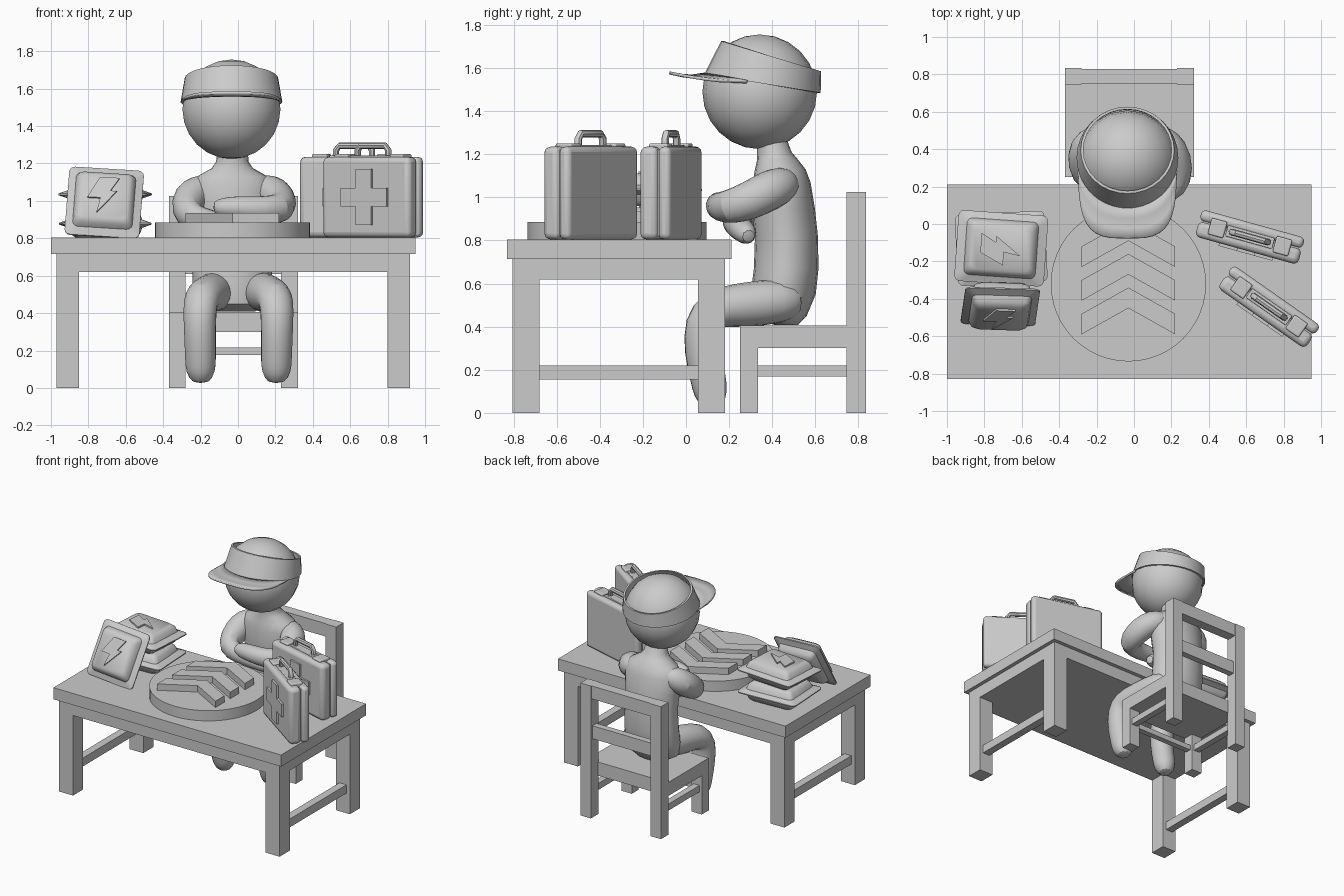
import bpy, bmesh
from math import sin, cos, pi, radians, copysign
from mathutils import Vector, Matrix

if "Cube" in bpy.data.objects:
    bpy.data.objects.remove(bpy.data.objects["Cube"])

I = Matrix.Identity(4)
T = lambda x, y, z: Matrix.Translation((x, y, z))
R = lambda deg, axis: Matrix.Rotation(radians(deg), 4, axis)


def finish(name, bm, m=I, bevel=0, smooth=False, subsurf=0, solid=0):
    bmesh.ops.recalc_face_normals(bm, faces=bm.faces)
    me = bpy.data.meshes.new(name)
    bm.to_mesh(me)
    bm.free()
    ob = bpy.data.objects.new(name, me)
    bpy.context.collection.objects.link(ob)
    ob.matrix_world = m
    if bevel:
        b = ob.modifiers.new("bevel", 'BEVEL')
        b.width, b.segments = bevel, 3
    if solid:
        s = ob.modifiers.new("solid", 'SOLIDIFY')
        s.thickness, s.offset = solid, 0
    if subsurf:
        s = ob.modifiers.new("sub", 'SUBSURF')
        s.levels = s.render_levels = subsurf
    if smooth:
        bpy.ops.object.select_all(action='DESELECT')
        ob.select_set(True)
        bpy.context.view_layer.objects.active = ob
        bpy.ops.object.shade_smooth_by_angle(angle=radians(40))
    return ob


def box(name, x, y, z, m=I, **kw):
    bm = bmesh.new()
    c = [(a + b) / 2 for a, b in (x, y, z)]
    d = [b - a for a, b in (x, y, z)]
    bmesh.ops.create_cube(bm, size=1, matrix=T(*c) @ Matrix.Diagonal((*d, 1)))
    return finish(name, bm, m, **kw)


def loft(name, rings, m=I, closed=False, **kw):
    """Skin a list of equal rings; closed joins the last ring to the first."""
    bm = bmesh.new()
    vs = [[bm.verts.new(p) for p in r] for r in rings]
    pairs = list(zip(vs, vs[1:])) + ([(vs[-1], vs[0])] if closed else [])
    for a, b in pairs:
        for i in range(len(a)):
            j = (i + 1) % len(a)
            bm.faces.new((a[i], a[j], b[j], b[i]))
    if not closed:
        bm.faces.new(vs[0])
        bm.faces.new(vs[-1])
    return finish(name, bm, m, **kw)


def prism(name, pts, z0, z1, m=I, **kw):
    return loft(name, [[(x, y, z) for x, y in pts] for z in (z0, z1)], m, **kw)


def ellipse(cx, cy, z, rx, ry, n=20):
    return [(cx + rx * cos(2 * pi * i / n), cy + ry * sin(2 * pi * i / n), z) for i in range(n)]


def tube(name, path, n=10, m=I, **kw):
    """Round limb along (x, y, z, radius) points with domed ends."""
    P = [Vector(p[:3]) for p in path]
    rad = [p[3] for p in path]
    d0, d1 = (P[0] - P[1]).normalized(), (P[-1] - P[-2]).normalized()
    P = [P[0] + d0 * rad[0] * .8] + P + [P[-1] + d1 * rad[-1] * .8]
    rad = [rad[0] * .6] + rad + [rad[-1] * .6]
    rings, prev, q = [], None, None
    for i, p in enumerate(P):
        t = (P[min(i + 1, len(P) - 1)] - P[max(i - 1, 0)]).normalized()
        q = t.to_track_quat('Z', 'Y') if q is None else prev.rotation_difference(t) @ q
        prev = t
        rings.append([p + q @ Vector((rad[i] * cos(2 * pi * k / n), rad[i] * sin(2 * pi * k / n), 0))
                      for k in range(n)])
    return loft(name, rings, m, smooth=True, **kw)


# Table
box("table_top", (-1, .95), (-.83, .21), (.715, .805))
box("table_apron", (-.97, .92), (-.805, .18), (.62, .715))
for x in (-.97, .8):
    for y in (-.805, .055):
        box("table_leg", (x, x + .12), (y, y + .125), (0, .62))
    box("table_stretcher", (x + .03, x + .09), (-.68, .055), (.155, .22))

# Chair
box("seat", (-.37, .32), (.25, .75), (.3, .405))
for x in (-.37, .23):
    box("chair_front_leg", (x, x + .09), (.25, .335), (0, .3))
    box("chair_back_post", (x, x + .09), (.745, .835), (0, 1.025))
    box("chair_side_stretcher", (x + .02, x + .07), (.335, .745), (.17, .22))
box("chair_front_stretcher", (-.28, .23), (.27, .315), (.175, .215))
box("chair_top_rail", (-.28, .23), (.75, .83), (.925, 1.025))
box("chair_mid_rail", (-.28, .23), (.765, .815), (.61, .71))

# Round board with three chevrons
loft("round_board", [ellipse(-.03, -.32, z, .415, .415, 48) for z in (.805, .885)], smooth=True)
for k in range(3):
    y = -.34 + .18 * k
    prism("chevron", [(-.28, y - .14), (-.03, y), (.22, y - .14), (.22, y - .25),
                      (-.03, y - .11), (-.28, y - .25)], .885, .935)

# Sealed packets with a thin flange and a raised bolt
BOLT = [(-.03, .11), (.075, .11), (.03, .03), (.065, .03), (-.035, -.105), (-.02, -.015), (-.09, -.015)]
HALF = [(.004, 1, 1), (.022, .8, .8), (.055, .75, .74), (.075, .64, .63)]


def rounded_rect(hx, hy, z, r=.03):
    return [(sx * (hx - r) + r * cos(a), sy * (hy - r) + r * sin(a), z)
            for k, (sx, sy) in enumerate(((1, 1), (-1, 1), (-1, -1), (1, -1)))
            for a in (pi / 2 * (k + j / 3) for j in range(4))]


def packet(hx, hy, m, turn):
    prof = [(-z, a, b) for z, a, b in reversed(HALF)] + HALF
    loft("packet", [rounded_rect(hx * a, hy * b, z) for z, a, b in prof], m, smooth=True)
    prism("packet_bolt", BOLT, .07, .086, m @ R(turn, 'Z'))


packet(.24, .19, T(-.71, -.13, .878) @ R(3, 'Z'), 90)
packet(.24, .19, T(-.71, -.13, 1.035) @ R(-4, 'Z'), 90)
packet(.2, .205, T(-.715, -.44, .99) @ R(62, 'X') @ R(-4, 'Z'), 0)

# First aid cases
a, b = .05, .15
CROSS = [(-a, -b), (a, -b), (a, -a), (b, -a), (b, a), (a, a), (a, b), (-a, b),
         (-a, a), (-b, a), (-b, -a), (-a, -a)]
for cx, cy, rot in ((.62, -.07, -15.5), (.722, -.443, -35)):
    m = T(cx, cy, .805) @ R(rot, 'Z')
    box("case_front_shell", (-.285, .285), (-.075, .012), (0, .43), m, bevel=.028, smooth=True)
    box("case_back_shell", (-.285, .285), (.014, .075), (0, .43), m, bevel=.025, smooth=True)
    box("case_seam", (-.265, .265), (-.03, .05), (.015, .415), m)
    prism("case_cross", CROSS, .07, .09, m @ T(0, 0, .215) @ R(90, 'X'))
    for x in (-.18, .18):
        box("case_latch", (x - .043, x + .043), (-.045, .045), (.41, .445), m, bevel=.008, smooth=True)
    box("handle_plate", (-.13, .13), (-.03, .03), (.42, .438), m, bevel=.005)
    tube("case_handle", [(-.1, 0, .42, .018), (-.1, 0, .465, .018), (-.08, 0, .49, .018),
                         (.08, 0, .49, .018), (.1, 0, .465, .018), (.1, 0, .42, .018)], 8, m)

# Torso: z, front y, back y, half width
TORSO = [(.408, .41, .52, .12), (.45, .31, .56, .195), (.55, .3, .602, .215), (.67, .315, .615, .21),
         (.82, .32, .612, .205), (.95, .305, .598, .215), (1.07, .31, .578, .225), (1.13, .32, .555, .19),
         (1.175, .33, .52, .11), (1.21, .33, .49, .087), (1.29, .33, .46, .08)]
loft("torso", [ellipse(-.03, (f + k) / 2, z, w, (k - f) / 2) for z, f, k, w in TORSO], smooth=True)

# Legs
for s, c in ((-1, 0), (1, .005)):
    tube("leg", [(c + s * x, y, z, r) for x, y, z, r in (
        (.11, .45, .52, .115), (.16, .25, .5, .11), (.195, .12, .485, .1), (.205, .075, .42, .095),
        (.203, .075, .28, .09), (.2, .105, .15, .088), (.2, .115, .09, .085))], subsurf=1)

# Folded arms
tube("upper_folded_arm", [(.14, .45, 1.06, .09), (.2, .4, 1.04, .1), (.235, .29, .98, .095),
                          (.22, .2, .955, .085), (.13, .16, .955, .072), (0, .15, .965, .066),
                          (-.09, .16, .965, .055)], subsurf=1)
tube("lower_folded_arm", [(-.2, .45, 1.06, .09), (-.26, .41, 1.02, .1), (-.275, .31, .95, .092),
                          (-.25, .235, .91, .08), (-.15, .23, .885, .07), (-.03, .25, .86, .062),
                          (.06, .28, .83, .055)], subsurf=1)

# Head
bm = bmesh.new()
bmesh.ops.create_uvsphere(bm, u_segments=18, v_segments=12, radius=.266, matrix=T(-.035, .342, 1.49))
finish("head", bm, smooth=True)


# Open visor: tilted band and brim
def band_ring(t, cy, rx, ry, zf, zb):
    return Vector((-.035 + rx * cos(t), cy + ry * sin(t), zf + (zb - zf) * (sin(t) + 1) / 2))


low, high = (.355, .272, .27, 1.572, 1.485), (.395, .25, .232, 1.725, 1.585)
shrink = lambda p: (p[0], p[1] - .014, p[2] - .014, p[3], p[4])
loft("visor_band", [[band_ring(2 * pi * i / 32, *p) for i in range(32)]
                    for p in (low, high, shrink(high), shrink(low))], closed=True, smooth=True)

bm = bmesh.new()
rows = []
for i in range(19):
    s = i / 18
    p = band_ring(radians(195 + 150 * s), *low)
    u = pi + s * pi
    cu, su = cos(u), abs(sin(u))
    o = Vector((-.035 + .26 * copysign(abs(cu) ** .6, cu), .28 - .357 * su ** .6, 1.533 + .045 * su))
    rows.append([bm.verts.new(p.lerp(o, k / 3) - Vector((0, 0, .012 * su * sin(pi * k / 3))))
                 for k in range(4)])
for p, q in zip(rows, rows[1:]):
    for k in range(3):
        bm.faces.new((p[k], q[k], q[k + 1], p[k + 1]))
finish("visor_brim", bm, solid=.014, smooth=True)
